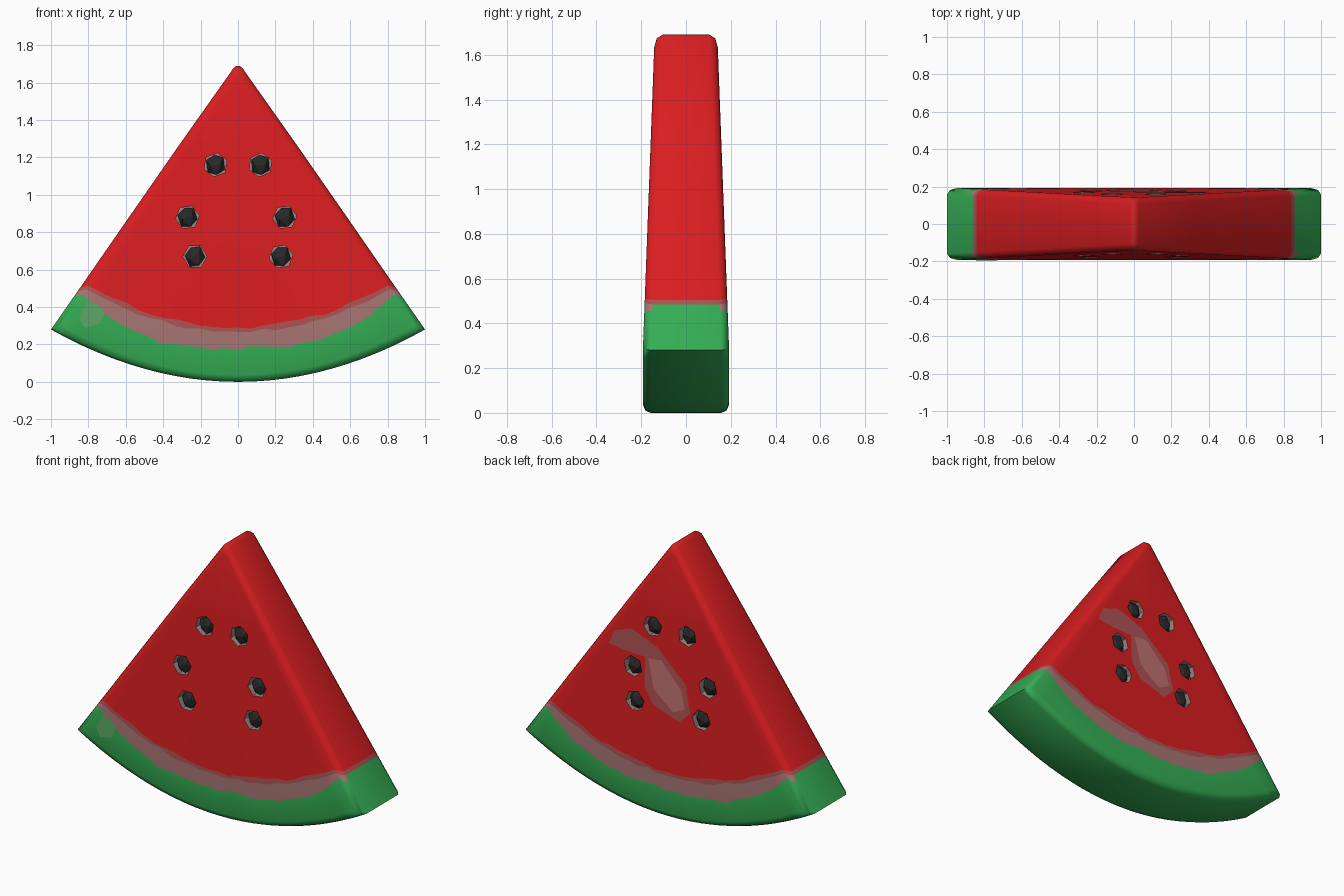
import bpy, bmesh, math, random
from mathutils import Matrix

if "Cube" in bpy.data.objects:
    bpy.data.objects.remove(bpy.data.objects["Cube"])

random.seed(4)

def material(name, rgb):
    m = bpy.data.materials.new(name)
    m.diffuse_color = (*rgb, 1)
    m.use_nodes = True
    m.node_tree.nodes["Principled BSDF"].inputs["Base Color"].default_value = m.diffuse_color
    return m

RED = material("red_flesh", (0.70, 0.013, 0.015))
GREEN = material("green_rind", (0.035, 0.42, 0.09))
PALE = material("pale_rind", (0.38, 0.18, 0.172))
SEED = material("seed_black", (0.022, 0.023, 0.024))
POCKET = material("seed_pocket_grey", (0.34, 0.25, 0.24))
ROSE = material("rose_flesh", (0.42, 0.085, 0.085))
PINK = material("pink_flesh", (0.52, 0.17, 0.165))
SAGE = material("sage_rind", (0.11, 0.37, 0.13))

def make_object(name, bm, mats):
    me = bpy.data.meshes.new(name)
    bmesh.ops.recalc_face_normals(bm, faces=bm.faces[:])
    bm.to_mesh(me)
    bm.free()
    for m in mats:
        me.materials.append(m)
    ob = bpy.data.objects.new(name, me)
    bpy.context.collection.objects.link(ob)
    return ob

def half_depth(z):
    # the slice gets thinner towards the tip
    return 0.192 - 0.052 * max(0, z - 0.3) / 1.39

# Rows across the slice: centre height, edge height, edge half width, wobble, curve power
ROWS = [(0.0, 0.28, 1.0, 0, 2), (0.152, 0.455, 0.878, 0.012, 3), (0.245, 0.485, 0.857, 0.01, 2),
        (0.27, 0.505, 0.843, 0.01, 2), (0.75, 0.85, 0.604, 0, 2), (1.2, 1.25, 0.326, 0, 2),
        (1.69, 1.68, 0.022, 0, 2)]
BANDS = [1, 2, 4, 0, 0, 0]       # material of the band above each row
N = 24
CENTRE = 0.66                    # centre of the inscribed circle

grid = []
for zc, ze, xe, wob, power in ROWS:
    line = []
    for c in range(N + 1):
        t = 2 * c / N - 1
        w = random.uniform(-wob, wob) if 1 < c < N - 1 else 0
        line.append((xe * t, zc + (ze - zc) * abs(t) ** power + w))
    grid.append(line)

# Slice body: front and back grids joined by a rounded rim
bm = bmesh.new()
R = len(ROWS) - 1
rim = ([(0, c) for c in range(N)] + [(r, N) for r in range(R)] +
       [(R, c) for c in range(N, 0, -1)] + [(r, 0) for r in range(R, 0, -1)])

def vert(rc, scale, drop, side):
    x, z = grid[rc[0]][rc[1]]
    x, z = x * scale, CENTRE + (z - CENTRE) * scale
    return bm.verts.new((x, side * (half_depth(z) - drop), z))

loops = []
for side in (-1, 1):
    face = {(r, c): vert((r, c), 0.945, 0, side) for r in range(R + 1) for c in range(N + 1)}
    for r in range(R):
        for c in range(N):
            f = bm.faces.new([face[k] for k in ((r, c), (r, c + 1), (r + 1, c + 1), (r + 1, c))])
            f.material_index = BANDS[r]
    rings = [[face[k] for k in rim]]
    for scale, drop in ((0.984, 0.01), (1.0, 0.035)):
        rings.append([vert(k, scale, drop, side) for k in rim])
    loops += rings if side < 0 else rings[::-1]
for n, (a, b) in enumerate(zip(loops, loops[1:])):
    for i in range(len(rim)):
        j = (i + 1) % len(rim)
        f = bm.faces.new((a[i], a[j], b[j], b[i]))
        band = BANDS[min(rim[i][0], rim[j][0], R - 1)]
        # the side walls go straight from green to red
        f.material_index = 1 if band == 2 and n == 2 else band
BODY_MATS = [RED, GREEN, PALE, POCKET, ROSE]
body = make_object("melon_slice", bm, BODY_MATS)

# Seed pockets (cutter) and seeds on both faces
SEEDS = [(-0.12, 1.16), (0.12, 1.16), (-0.27, 0.88), (0.25, 0.88), (-0.23, 0.67), (0.23, 0.67)]
cut = bmesh.new()
seeds = bmesh.new()
for x, z in SEEDS:
    for side in (-1, 1):
        y = side * half_depth(z)
        spin = random.uniform(0, 1)
        place = Matrix.Translation((x, y, z)) @ Matrix.Rotation(math.pi / 2, 4, 'X')
        bmesh.ops.create_cone(cut, cap_ends=True, segments=6, radius1=0.064, radius2=0.064, depth=0.08,
                              matrix=place @ Matrix.Rotation(spin, 4, 'Z'))
        bmesh.ops.create_icosphere(seeds, subdivisions=1, radius=1,
                                   matrix=Matrix.Translation((x, y - side * 0.03, z))
                                   @ Matrix.Diagonal((0.054, 0.034, 0.062, 1))
                                   @ Matrix.Rotation(spin, 4, 'Y'))
for f in cut.faces:
    f.material_index = 3
cutter = make_object("pocket_cutter", cut, BODY_MATS)
cutter.hide_render = True
make_object("seeds", seeds, [SEED])

bpy.context.view_layer.objects.active = body
body.select_set(True)
mod = body.modifiers.new("pockets", 'BOOLEAN')
mod.operation = 'DIFFERENCE'
mod.solver = 'EXACT'
mod.object = cutter
bpy.ops.object.modifier_apply(modifier=mod.name)
bpy.data.objects.remove(cutter)
bpy.ops.object.select_all(action='DESELECT')
body.select_set(True)
bpy.ops.object.shade_smooth_by_angle(angle=math.radians(50))

# Thin colour patches lying on the front (-1) or back (1) face
def patch(name, side, points, lift, mat):
    b = bmesh.new()
    b.faces.new([b.verts.new((x, side * (half_depth(z) + lift), z)) for x, z in points])
    ob = make_object(name, b, [mat])
    if ob.data.polygons[0].normal.y * side < 0:
        ob.data.flip_normals()

patch("back_patch", 1, [(0.42, 0.98), (0.38, 1.07), (0.26, 1.11), (0.08, 1.04), (-0.12, 0.86),
                        (-0.155, 0.69), (-0.08, 0.62), (0.1, 0.68), (0.165, 0.78),
                        (0.165, 0.96), (0.3, 0.965)], 0.003, ROSE)
patch("back_patch_middle", 1, [(0.14, 0.96), (0.05, 0.97), (-0.09, 0.82), (-0.12, 0.71),
                               (-0.04, 0.67), (0.1, 0.78)], 0.006, PINK)
patch("rind_patch", -1, [(-0.85, 0.34), (-0.82, 0.29), (-0.74, 0.31), (-0.71, 0.37),
                         (-0.76, 0.42), (-0.81, 0.43)], 0.003, SAGE)
